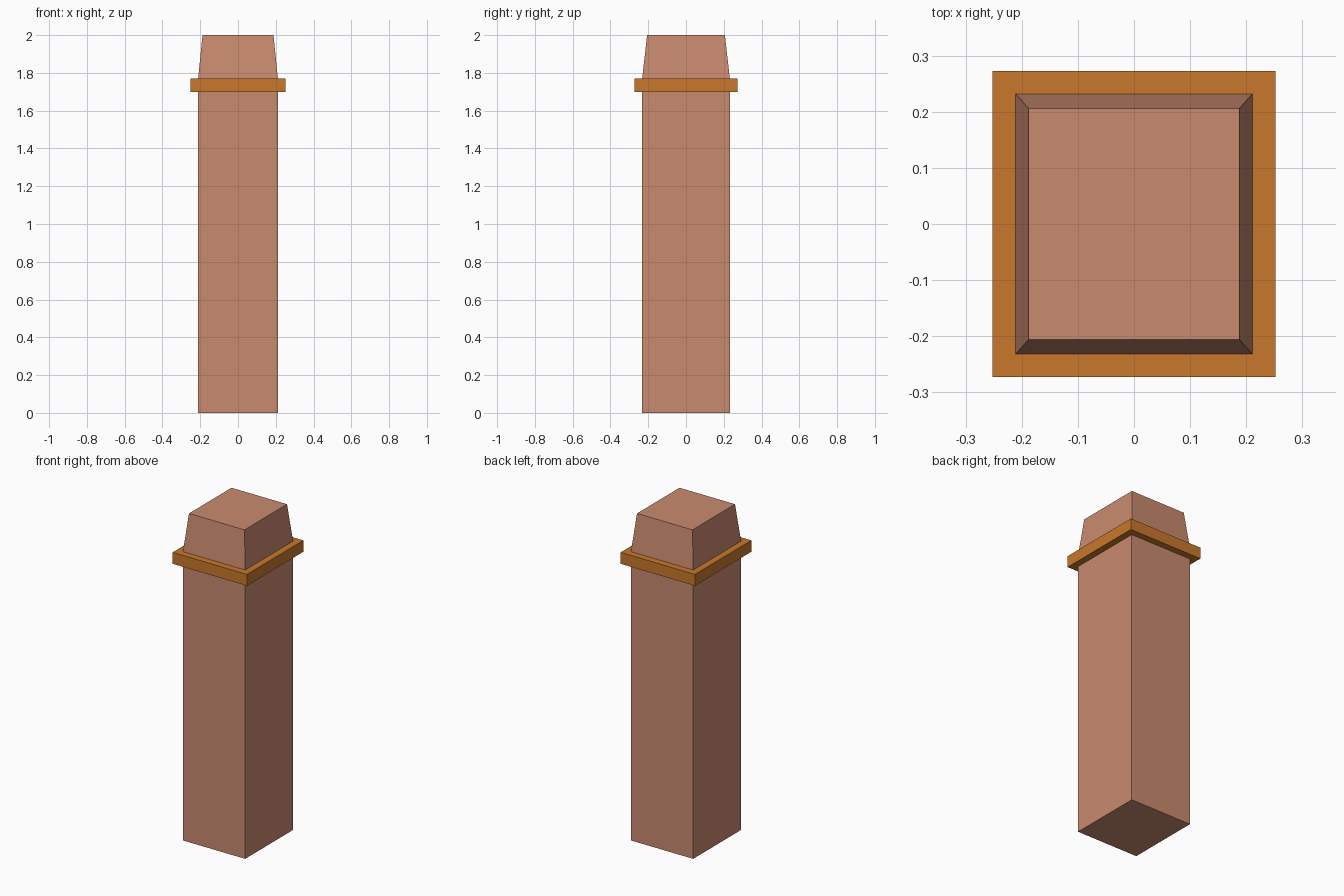
import bpy, bmesh

if "Cube" in bpy.data.objects:
    bpy.data.objects.remove(bpy.data.objects["Cube"])


def material(name, rgb):
    m = bpy.data.materials.new(name)
    m.diffuse_color = (*rgb, 1.0)
    m.use_nodes = True
    m.node_tree.nodes["Principled BSDF"].inputs["Base Color"].default_value = m.diffuse_color
    return m


def loft(name, rings, mat):
    """Closed rectangular body through (half_x, half_y, z) sections."""
    bm = bmesh.new()
    loops = [[bm.verts.new((sx * hx, sy * hy, z))
              for sx, sy in ((-1, -1), (1, -1), (1, 1), (-1, 1))]
             for hx, hy, z in rings]
    bm.faces.new(loops[0][::-1])
    bm.faces.new(loops[-1])
    for low, high in zip(loops, loops[1:]):
        for i in range(4):
            j = (i + 1) % 4
            bm.faces.new((low[i], low[j], high[j], high[i]))
    mesh = bpy.data.meshes.new(name)
    bm.to_mesh(mesh)
    bm.free()
    mesh.materials.append(mat)
    obj = bpy.data.objects.new(name, mesh)
    bpy.context.collection.objects.link(obj)
    return obj


clay = material("terracotta", (0.584, 0.258, 0.159))
ochre = material("ochre", (0.577, 0.188, 0.025))

# Straight shaft with tapered top
loft("chimney_shaft", [(0.211, 0.232, 0), (0.211, 0.232, 1.77), (0.188, 0.206, 2.0)], clay)

# Projecting collar band
loft("collar_band", [(0.252, 0.273, 1.70), (0.252, 0.273, 1.77)], ochre)
